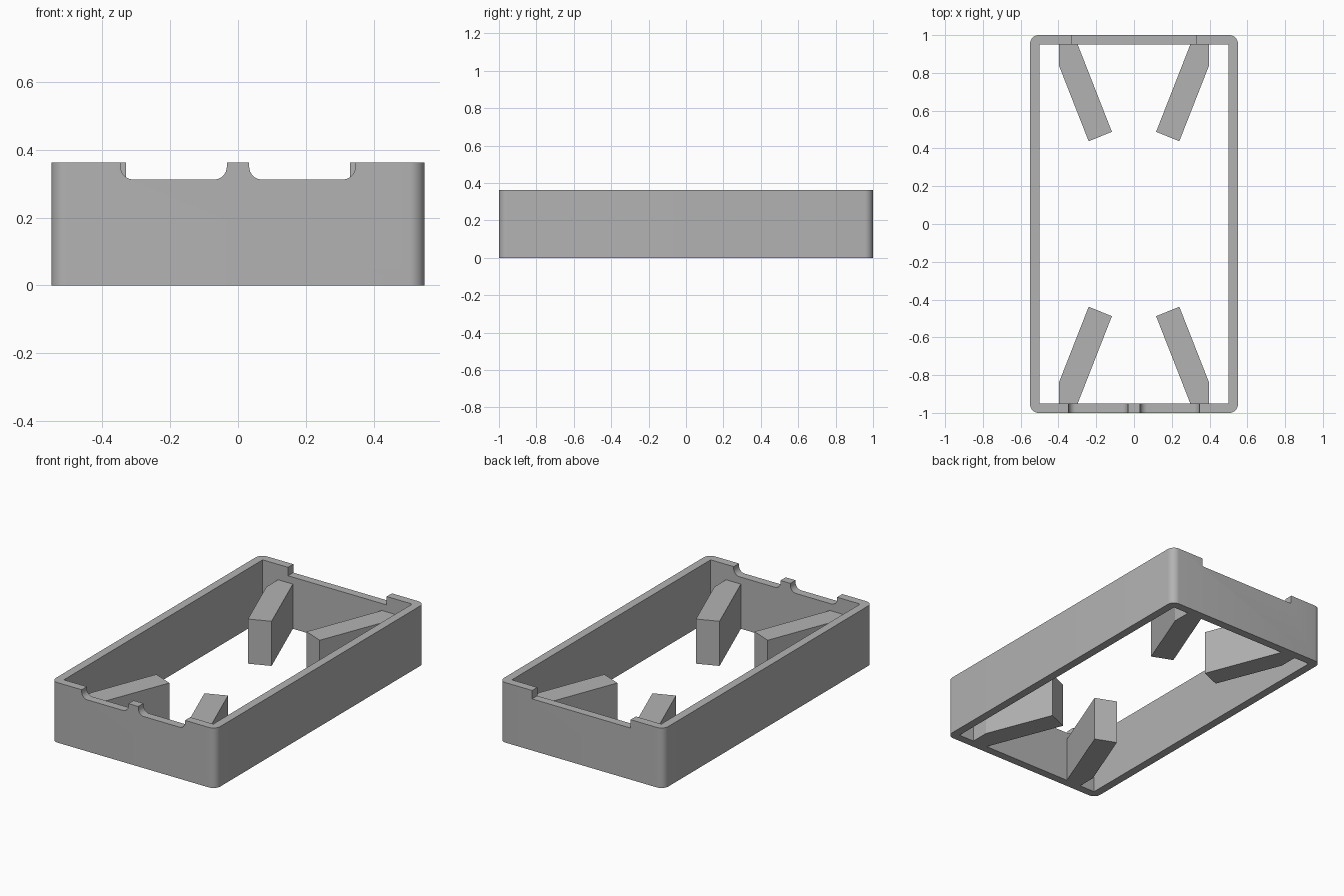
import bpy, bmesh
from math import pi, sin, cos, radians
from mathutils import Vector

cube = bpy.data.objects.get("Cube")
if cube:
    bpy.data.objects.remove(cube, do_unlink=True)

HALF_X, HALF_Y, HEIGHT = 0.55, 1.0, 0.363
WALL, CORNER = 0.05, 0.045
NOTCH_Z, NOTCH_R = 0.312, 0.038
RIB_TOP = 0.27

grey = bpy.data.materials.new("plain grey")
grey.use_nodes = True
grey.diffuse_color = (0.45, 0.45, 0.45, 1)
grey.node_tree.nodes["Principled BSDF"].inputs["Base Color"].default_value = grey.diffuse_color


def prism(name, points, sweep):
    """Solid made by sweeping a flat outline along a vector."""
    bm = bmesh.new()
    face = bm.faces.new([bm.verts.new(p) for p in points])
    new = bmesh.ops.extrude_face_region(bm, geom=[face])["geom"]
    bmesh.ops.translate(bm, verts=[v for v in new if isinstance(v, bmesh.types.BMVert)],
                        vec=Vector(sweep))
    bmesh.ops.recalc_face_normals(bm, faces=bm.faces)
    mesh = bpy.data.meshes.new(name)
    bm.to_mesh(mesh)
    bm.free()
    mesh.materials.append(grey)
    ob = bpy.data.objects.new(name, mesh)
    bpy.context.collection.objects.link(ob)
    return ob


def arc(cx, cy, r, start, steps=8):
    """Quarter circle, counter-clockwise from the start angle."""
    return [(cx + r * cos(start + pi / 2 * i / steps),
             cy + r * sin(start + pi / 2 * i / steps)) for i in range(steps + 1)]


def activate(ob):
    bpy.ops.object.select_all(action='DESELECT')
    ob.select_set(True)
    bpy.context.view_layer.objects.active = ob


def cut(ob, cutter):
    cutter.hide_render = True
    mod = ob.modifiers.new("cut", 'BOOLEAN')
    mod.operation, mod.solver, mod.object = 'DIFFERENCE', 'EXACT', cutter
    activate(ob)
    bpy.ops.object.modifier_apply(modifier=mod.name)
    bpy.data.objects.remove(cutter, do_unlink=True)


# Open frame: rounded outside, square inside
cx, cy = HALF_X - CORNER, HALF_Y - CORNER
outline = (arc(cx, cy, CORNER, 0) + arc(-cx, cy, CORNER, pi / 2)
           + arc(-cx, -cy, CORNER, pi) + arc(cx, -cy, CORNER, 1.5 * pi))
frame = prism("frame", [(x, y, 0) for x, y in outline], (0, 0, HEIGHT))
ix, iy = HALF_X - WALL, HALF_Y - WALL
cut(frame, prism("opening_cutter",
                 [(-ix, -iy, -0.1), (ix, -iy, -0.1), (ix, iy, -0.1), (-ix, iy, -0.1)],
                 (0, 0, 1)))

# Two round-cornered notches in the front wall
for side in (-1, 1):
    a, b, z = 0.033, 0.346, NOTCH_Z + NOTCH_R
    profile = (arc(a + NOTCH_R, z, NOTCH_R, pi) + arc(b - NOTCH_R, z, NOTCH_R, 1.5 * pi)
               + [(b, 0.5), (a, 0.5)])
    cut(frame, prism("front_notch_cutter", [(side * x, -1.1, h) for x, h in profile],
                     (0, 0.3, 0)))

# One wide square notch in the back wall
profile = [(-0.33, NOTCH_Z), (0.33, NOTCH_Z), (0.33, 0.5), (-0.33, 0.5)]
cut(frame, prism("back_notch_cutter", [(x, 0.8, h) for x, h in profile], (0, 0.3, 0)))

activate(frame)
bpy.ops.object.shade_smooth_by_angle(angle=radians(30))

# Four slanted ribs standing against the end walls
rib = [(0.397, 0.95), (0.397, 0.838), (0.24, 0.438), (0.117, 0.488), (0.298, 0.95)]
for end, sy in (("front", -1), ("back", 1)):
    for side, sx in (("right", -1), ("left", 1)):
        prism(f"{end}_{side}_rib", [(sx * x, sy * y, 0) for x, y in rib], (0, 0, RIB_TOP))
